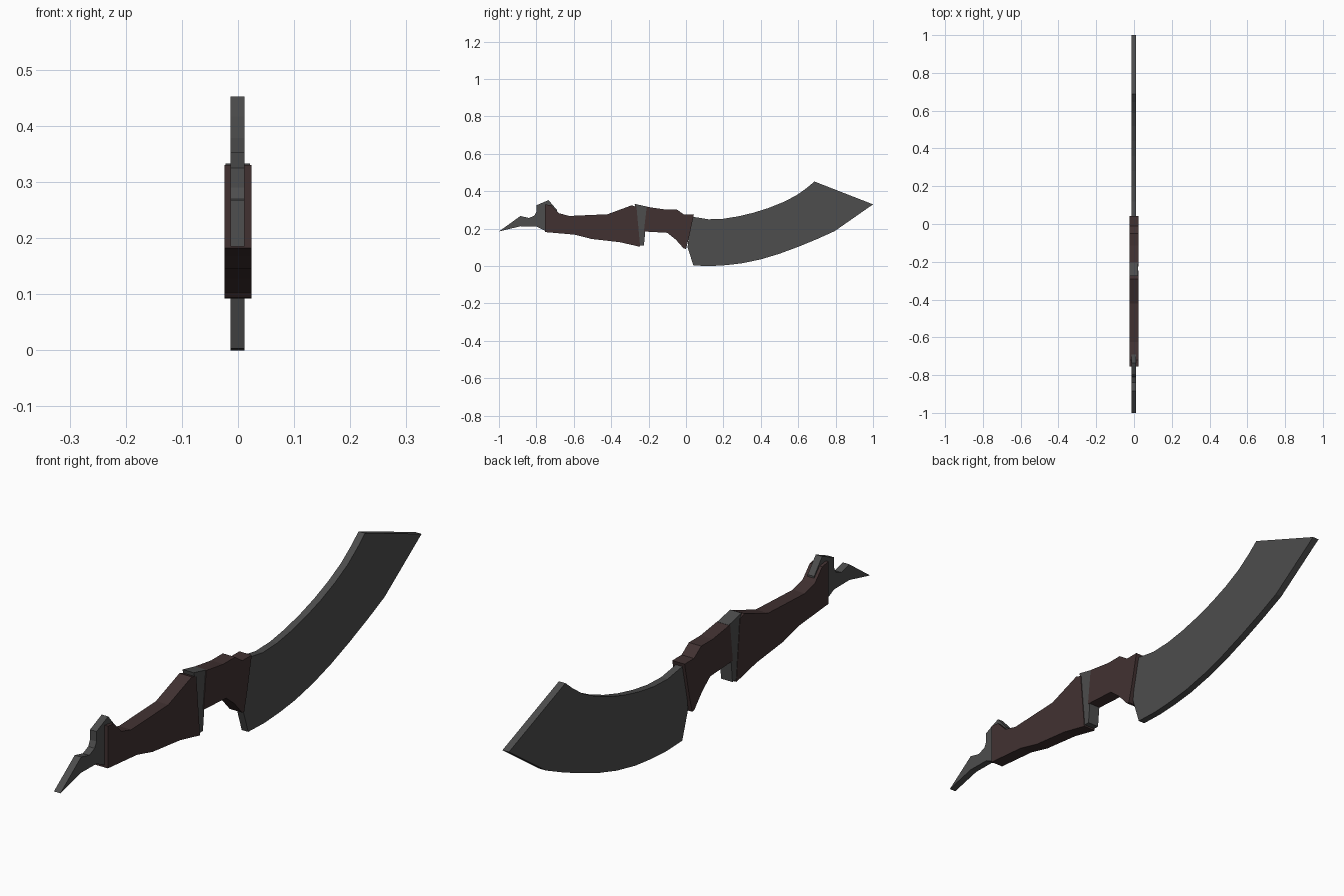
import bpy, bmesh


def material(name, rgb):
    m = bpy.data.materials.new(name)
    m.diffuse_color = (*rgb, 1)
    return m


STEEL = material("dark steel", (0.074, 0.074, 0.074))
WOOD = material("dark red wood", (0.053, 0.031, 0.031))


def plate(name, outline, x0, x1, mat):
    """Extrude a closed (y, z) outline from x0 to x1."""
    bm = bmesh.new()
    face = bm.faces.new([bm.verts.new((x0, y, z)) for y, z in outline])
    ext = bmesh.ops.extrude_face_region(bm, geom=[face])
    moved = [g for g in ext["geom"] if isinstance(g, bmesh.types.BMVert)]
    bmesh.ops.translate(bm, vec=(x1 - x0, 0, 0), verts=moved)
    bmesh.ops.recalc_face_normals(bm, faces=bm.faces[:])
    bmesh.ops.triangulate(bm, faces=[f for f in bm.faces if len(f.verts) > 4])
    me = bpy.data.meshes.new(name)
    bm.to_mesh(me)
    bm.free()
    me.materials.append(mat)
    ob = bpy.data.objects.new(name, me)
    bpy.context.collection.objects.link(ob)
    return ob


# Curved blade: belly, clipped tip, concave spine, heel
belly = [(0.04, 0.003), (0.13, 0.0), (0.215, 0.005), (0.3, 0.015), (0.4, 0.036),
         (0.5, 0.066), (0.6, 0.103), (0.7, 0.144), (0.795, 0.187)]
tip = [(1.0, 0.33), (0.687, 0.452)]
spine = [(0.645, 0.417), (0.59, 0.378), (0.52, 0.342), (0.44, 0.31), (0.36, 0.285),
         (0.28, 0.266), (0.2, 0.253), (0.12, 0.25), (0.04, 0.263)]
heel = [(0.02, 0.2), (0.008, 0.1)]
plate("blade", belly + tip + spine + heel, -0.0135, 0.0115, STEEL)

# Wooden collar between blade and guard
plate("collar", [(-0.21, 0.317), (-0.115, 0.303), (-0.05, 0.303), (-0.01, 0.275),
                 (0.042, 0.275), (0.015, 0.15), (0.0, 0.092), (-0.012, 0.094),
                 (-0.055, 0.142), (-0.1, 0.178), (-0.225, 0.185)],
      -0.024, 0.024, WOOD)

# Steel guard band
plate("guard", [(-0.275, 0.333), (-0.205, 0.317), (-0.225, 0.11), (-0.255, 0.11),
                (-0.265, 0.29)], -0.0225, 0.0215, STEEL)

# Wooden grip
plate("grip", [(-0.755, 0.33), (-0.72, 0.325), (-0.68, 0.283), (-0.625, 0.268),
               (-0.42, 0.277), (-0.29, 0.325), (-0.265, 0.317), (-0.245, 0.103),
               (-0.355, 0.128), (-0.505, 0.145), (-0.595, 0.168), (-0.755, 0.182)],
      -0.024, 0.024, WOOD)

# Pointed steel pommel with hooked top, its tang running into the grip
plate("pommel", [(-1.0, 0.185), (-0.885, 0.268), (-0.84, 0.257), (-0.81, 0.27),
                 (-0.8, 0.29), (-0.8, 0.325), (-0.735, 0.353), (-0.69, 0.3),
                 (-0.69, 0.2), (-0.755, 0.19), (-0.8, 0.212), (-0.885, 0.213)],
      -0.0135, 0.0115, STEEL)
